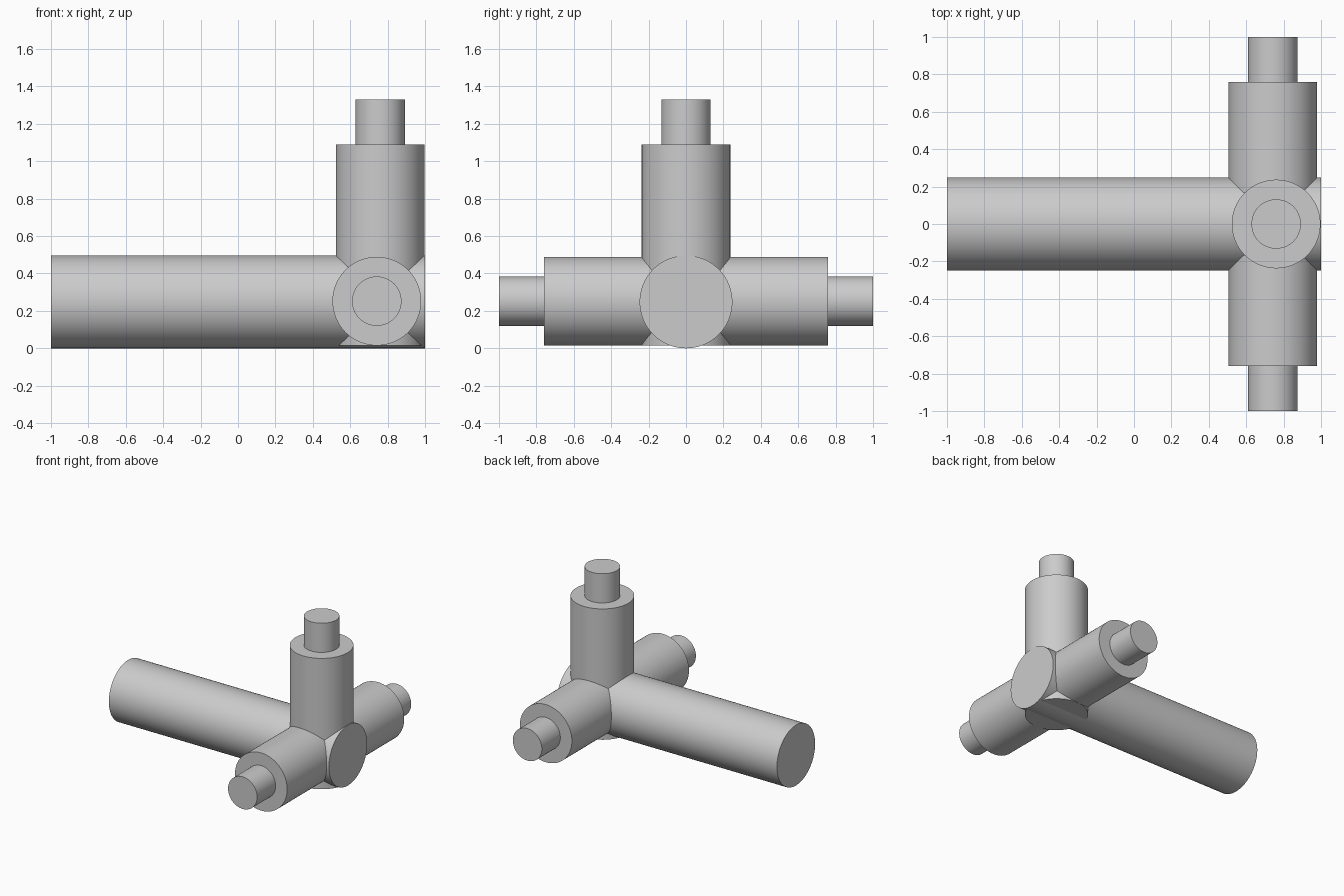
import bpy
import bmesh
import math
from mathutils import Matrix

SIDES = 96

cube = bpy.data.objects.get("Cube")
if cube:
    bpy.data.objects.remove(cube, do_unlink=True)

grey = bpy.data.materials.new("plain grey")
grey.use_nodes = True
grey_value = (0.6, 0.6, 0.6, 1.0)
grey.diffuse_color = grey_value
grey.node_tree.nodes["Principled BSDF"].inputs["Base Color"].default_value = grey_value


def turned_part(name, profile, location, rotation=None):
    """Revolve (radius, height) points about z, cap both ends, then place."""
    bm = bmesh.new()
    rings = []
    for radius, height in profile:
        rings.append([bm.verts.new((radius * math.cos(2 * math.pi * i / SIDES),
                                    radius * math.sin(2 * math.pi * i / SIDES),
                                    height)) for i in range(SIDES)])
    for low, high in zip(rings, rings[1:]):
        for i in range(SIDES):
            j = (i + 1) % SIDES
            bm.faces.new((low[i], low[j], high[j], high[i]))
    bm.faces.new(rings[0][::-1])
    bm.faces.new(rings[-1])
    if rotation:
        bm.transform(rotation)
    bmesh.ops.recalc_face_normals(bm, faces=bm.faces)
    mesh = bpy.data.meshes.new(name)
    bm.to_mesh(mesh)
    bm.free()
    mesh.materials.append(grey)
    obj = bpy.data.objects.new(name, mesh)
    obj.location = location
    bpy.context.collection.objects.link(obj)
    bpy.ops.object.select_all(action='DESELECT')
    obj.select_set(True)
    bpy.context.view_layer.objects.active = obj
    bpy.ops.object.shade_smooth_by_angle(angle=math.radians(35))
    return obj


BEAM_R, POLE_R, PEG_R = 0.248, 0.237, 0.132

# Long plain beam along x
turned_part("long_beam", [(BEAM_R, -1), (BEAM_R, 1)], (0, 0, BEAM_R),
            Matrix.Rotation(math.pi / 2, 4, 'Y'))

# Cross pole along y, with a peg at each end
half = [(POLE_R, 0.76), (PEG_R, 0.76), (PEG_R, 1.0)]
turned_part("cross_pole", [(r, -h) for r, h in reversed(half)] + half,
            (0.742, 0, 0.252), Matrix.Rotation(math.pi / 2, 4, 'X'))

# Upright pole with a peg on top
turned_part("upright_pole",
            [(POLE_R, 0.015), (POLE_R, 1.09), (PEG_R, 1.09), (PEG_R, 1.33)],
            (0.76, 0, 0))
